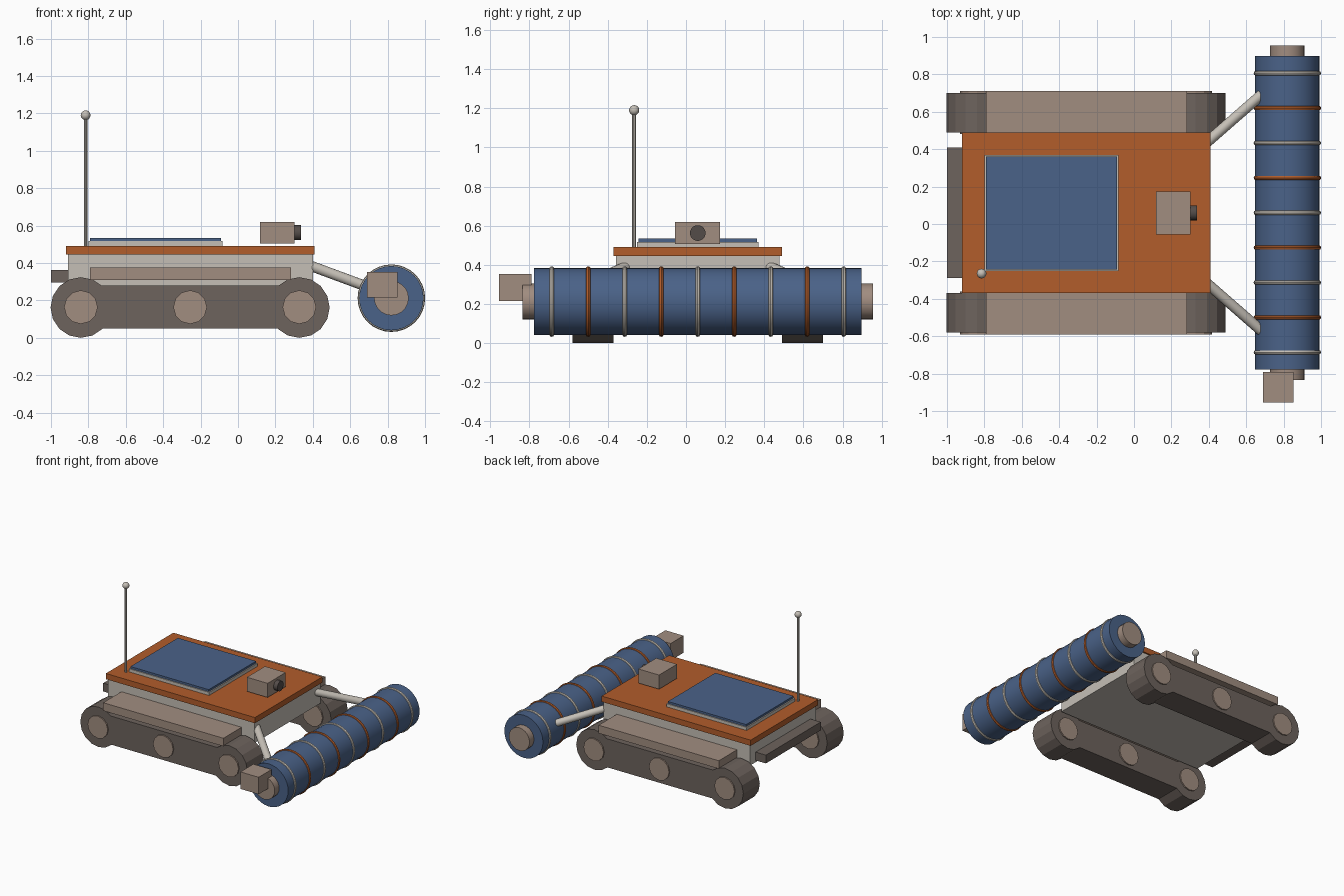
import bpy, math
from mathutils import Vector

if "Cube" in bpy.data.objects:
    bpy.data.objects.remove(bpy.data.objects["Cube"])

CY = 0.06  # y of the vehicle's centre line (the motor sticks out on one side)


def material(name, r, g, b):
    lin = [((c / 255 + 0.055) / 1.055) ** 2.4 for c in (r, g, b)]
    m = bpy.data.materials.new(name)
    m.diffuse_color = (*lin, 1)
    m.use_nodes = True
    m.node_tree.nodes["Principled BSDF"].inputs["Base Color"].default_value = m.diffuse_color
    return m


ORANGE = material("orange", 178, 93, 43)
BLUE = material("blue", 74, 98, 136)
TAN = material("tan", 161, 141, 128)
DARK = material("dark_brown", 109, 99, 93)
GREY = material("pale_grey", 197, 191, 182)
LENS = material("lens_dark", 84, 76, 73)


def finish(name, mat, smooth=False):
    o = bpy.context.object
    o.name = name
    o.data.materials.append(mat)
    if smooth:
        bpy.ops.object.shade_smooth_by_angle(angle=math.radians(35))
    return o


def box(name, mat, x, y, z):
    """Box from (min, max) pairs; y is relative to the centre line."""
    bpy.ops.mesh.primitive_cube_add(size=1, location=(sum(x) / 2, CY + sum(y) / 2, sum(z) / 2))
    o = bpy.context.object
    o.scale = (x[1] - x[0], y[1] - y[0], z[1] - z[0])
    bpy.ops.object.transform_apply(location=False, rotation=False, scale=True)
    return finish(name, mat)


def rod(name, mat, a, b, r, sides=16, smooth=False):
    """Cylinder between two points; y is relative to the centre line."""
    a, b = Vector(a), Vector(b)
    bpy.ops.mesh.primitive_cylinder_add(
        vertices=sides, radius=r, depth=(b - a).length,
        location=(a + b) / 2 + Vector((0, CY, 0)),
        rotation=(b - a).to_track_quat('Z', 'Y').to_euler())
    return finish(name, mat, smooth)


# Hull, deck and rear bumper
box("hull", GREY, (-0.908, 0.40), (-0.418, 0.418), (0.28, 0.447))
box("deck", ORANGE, (-0.92, 0.41), (-0.43, 0.43), (0.446, 0.492))
box("rear_bumper", DARK, (-1.0, -0.90), (-0.35, 0.35), (0.295, 0.362))

# Solar panel
box("panel_frame", GREY, (-0.80, -0.083), (-0.31, 0.31), (0.49, 0.517))
box("solar_panel", BLUE, (-0.79, -0.092), (-0.302, 0.302), (0.515, 0.534))

# Camera
box("camera_body", TAN, (0.118, 0.303), (-0.115, 0.115), (0.505, 0.619))
rod("camera_lens", LENS, (0.29, 0, 0.562), (0.337, 0, 0.562), 0.04, 20, True)

# Antenna
rod("antenna_pole", GREY, (-0.815, -0.325, 0.48), (-0.815, -0.325, 1.19), 0.01, 10, True)
bpy.ops.mesh.primitive_uv_sphere_add(segments=16, ring_count=10, radius=0.026,
                                     location=(-0.815, CY - 0.325, 1.19))
finish("antenna_ball", GREY, True)

# Tracks, wheels, fenders and roller arms on both sides
WZ = 0.162
for s, side in ((-1, "front"), (1, "back")):
    inner, outer = sorted((s * 0.43, s * 0.64))
    box(f"{side}_track", DARK, (-0.84, 0.328), (inner, outer), (0.05, 0.28))
    for i, x in enumerate((-0.84, -0.256, 0.328)):
        if i != 1:
            rod(f"{side}_wheel_{i}", DARK, (x, inner, WZ), (x, outer, WZ), 0.162, 16)
        rod(f"{side}_hub_{i}", TAN, (x, inner - 0.01, WZ + 0.002),
            (x, outer + 0.01, WZ + 0.002), 0.09, 12)
    box(f"{side}_fender", TAN, (-0.79, 0.283), sorted((s * 0.41, s * 0.65)), (0.31, 0.375))
    rod(f"{side}_arm", GREY, (0.38, s * 0.368, 0.388), (0.68, s * 0.63, 0.277), 0.028, 16, True)

# Roller with its axle ends and drive motor
RX, RZ = 0.82, 0.212
rod("roller", BLUE, (RX, -0.838, RZ), (RX, 0.838, RZ), 0.172, 32, True)
rod("roller_axle", TAN, (RX, -0.895, RZ), (RX, 0.895, RZ), 0.0925, 20, True)
box("roller_motor", TAN, (0.69, 0.853), (-1.015, -0.85), (0.215, 0.352))

# Alternating rings around the roller
for i in range(9):
    bpy.ops.mesh.primitive_torus_add(
        major_radius=0.168, minor_radius=0.0125, major_segments=32, minor_segments=8,
        location=(RX, CY + (i - 4) * 0.1865, RZ), rotation=(math.pi / 2, 0, 0))
    finish(f"roller_ring_{i}", ORANGE if i % 2 else GREY, True)
